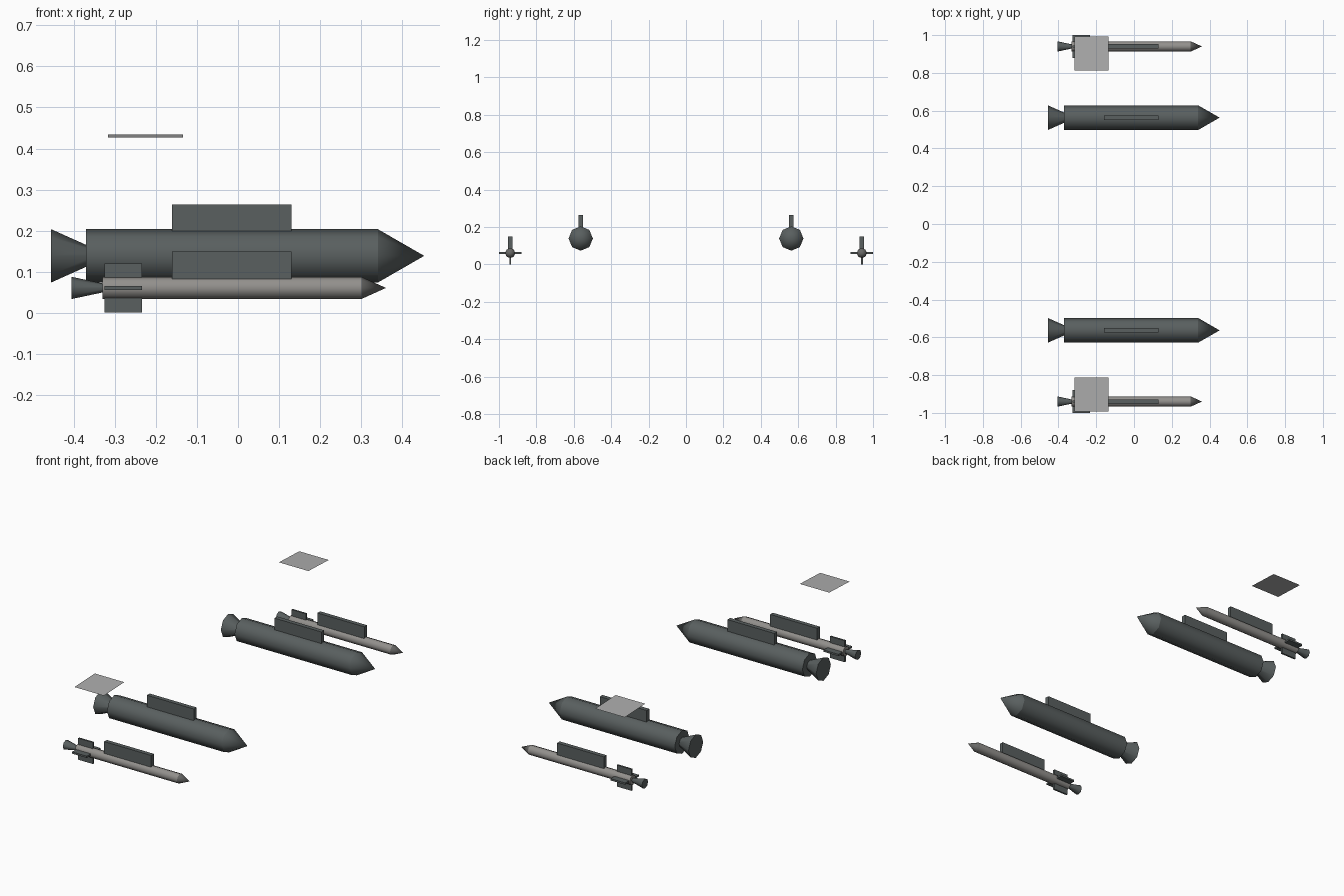
import bpy, bmesh, math
from mathutils import Matrix, Vector

old = bpy.data.objects.get("Cube")
if old:
    bpy.data.objects.remove(old, do_unlink=True)


def material(name, rgb):
    m = bpy.data.materials.new(name)
    m.use_nodes = True
    col = (*rgb, 1)
    m.diffuse_color = col
    m.node_tree.nodes["Principled BSDF"].inputs["Base Color"].default_value = col
    return m


DARK = material("dark grey", (0.10, 0.115, 0.115))
LIGHT = material("warm grey", (0.29, 0.28, 0.265))
MID = material("mid grey", (0.14, 0.14, 0.135))
PANEL = material("pale grey", (0.42, 0.42, 0.42))


def finish(name, bm, mat, smooth=False):
    bmesh.ops.recalc_face_normals(bm, faces=bm.faces)
    me = bpy.data.meshes.new(name)
    bm.to_mesh(me)
    bm.free()
    me.materials.append(mat)
    ob = bpy.data.objects.new(name, me)
    bpy.context.collection.objects.link(ob)
    if smooth:
        bpy.ops.object.select_all(action='DESELECT')
        ob.select_set(True)
        bpy.context.view_layer.objects.active = ob
        bpy.ops.object.shade_smooth_by_angle(angle=math.radians(50))
    return ob


def tube(name, x0, x1, r0, r1, y, z, mat):
    """Eight-sided cone or cylinder lying along x."""
    bm = bmesh.new()
    place = Matrix.Translation(((x0 + x1) / 2, y, z)) @ Matrix.Rotation(math.pi / 2, 4, 'Y')
    bmesh.ops.create_cone(bm, cap_ends=True, segments=8, radius1=r0, radius2=r1,
                          depth=x1 - x0, matrix=place)
    return finish(name, bm, mat, True)


def box(name, lo, hi, mat):
    lo, hi = Vector(lo), Vector(hi)
    bm = bmesh.new()
    bmesh.ops.create_cube(bm, size=1, matrix=Matrix.Translation((lo + hi) / 2)
                          @ Matrix.Diagonal((*(hi - lo), 1)))
    return finish(name, bm, mat)


for side, s in (("left", 1), ("right", -1)):
    # Large store: body, nose, nozzle and pylon
    y, z, r = 0.563 * s, 0.139, 0.065
    tube(f"large_body_{side}", -0.37, 0.34, r, r, y, z, DARK)
    tube(f"large_nose_{side}", 0.34, 0.453, r, 0, y, z, DARK)
    tube(f"large_nozzle_{side}", -0.455, -0.35, r, 0.018, y, z, DARK)
    box(f"large_pylon_{side}", (-0.16, y - 0.012, 0.19), (0.13, y + 0.012, 0.264), DARK)

    # Small missile: body, nose, nozzle and pylon
    y, z, r = 0.94 * s, 0.061, 0.027
    tube(f"small_body_{side}", -0.33, 0.30, r, r, y, z, LIGHT)
    tube(f"small_nose_{side}", 0.30, 0.36, r, 0, y, z, MID)
    tube(f"small_nozzle_{side}", -0.405, -0.315, r, 0.008, y, z, DARK)
    box(f"small_pylon_{side}", (-0.16, y - 0.012, 0.08), (0.13, y + 0.012, 0.149), DARK)

    # Crossed tail fins
    f, t = 0.06, 0.005
    box(f"flat_fin_{side}", (-0.325, y - f, z - t), (-0.234, y + f, z + t), DARK)
    box(f"upright_fin_{side}", (-0.325, y - t, z - f), (-0.234, y + t, z + f), DARK)

    # Thin floating panel, dipping slightly outwards
    bm = bmesh.new()
    corners = ((-0.316, 0.812, 0.434), (-0.134, 0.812, 0.434),
               (-0.134, 0.992, 0.427), (-0.316, 0.992, 0.427))
    face = bm.faces.new([bm.verts.new((px, py * s, pz)) for px, py, pz in corners])
    panel = finish(f"panel_{side}", bm, PANEL)
    if panel.data.polygons[0].normal.z < 0:
        panel.data.flip_normals()
